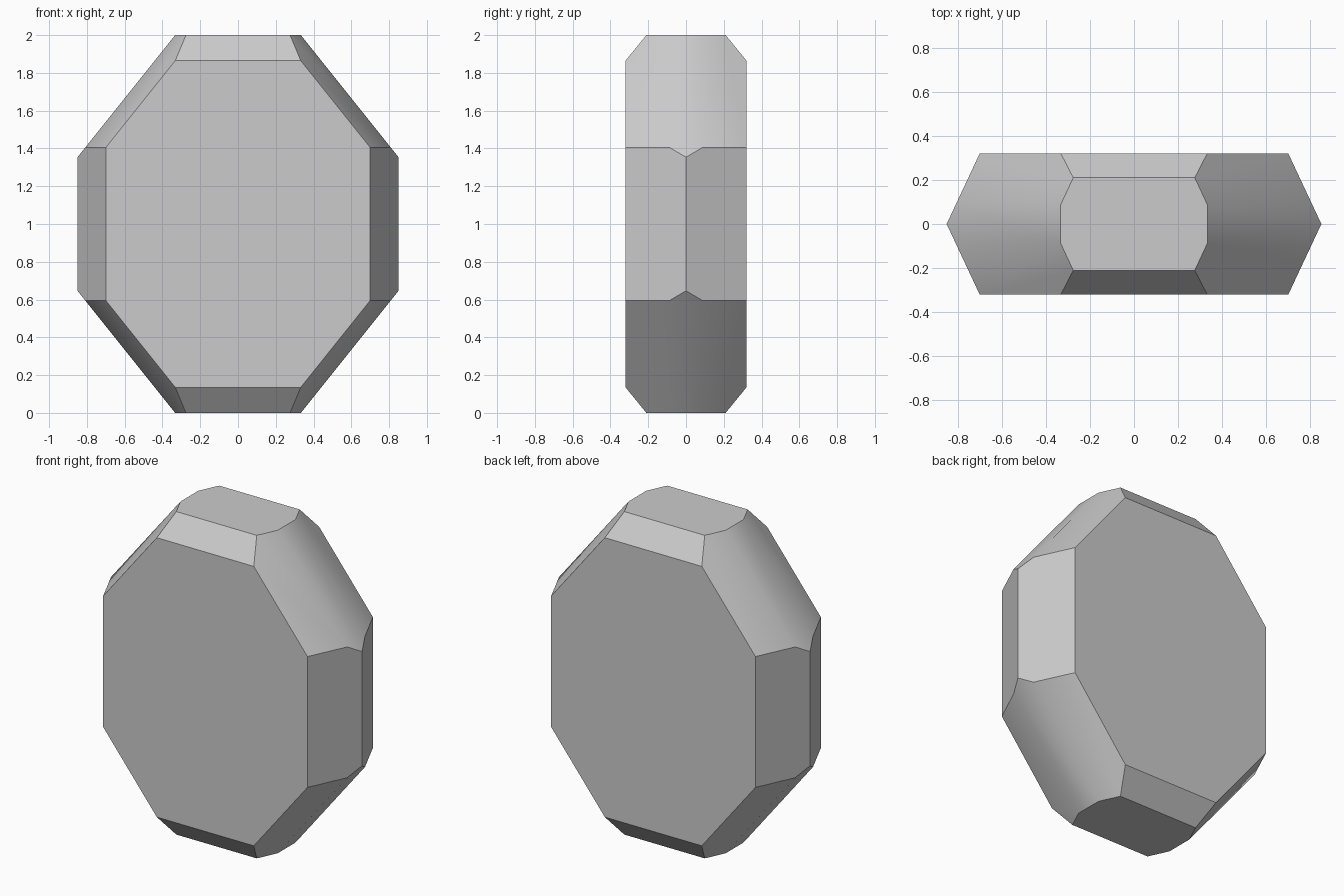
import bpy, bmesh, math
from mathutils import Vector

cube = bpy.data.objects.get("Cube")
if cube:
    bpy.data.objects.remove(cube, do_unlink=True)

# Stone colour
grey = bpy.data.materials.new("stone_grey")
grey.use_nodes = True
colour = (0.6, 0.6, 0.6, 1)
grey.diffuse_color = colour
grey.node_tree.nodes["Principled BSDF"].inputs["Base Color"].default_value = colour

DEPTH = 0.32
bm = bmesh.new()
bmesh.ops.create_cube(bm, size=2)
bmesh.ops.scale(bm, vec=(1, DEPTH, 1), verts=bm.verts)


def cut(point, normal):
    """Slice away everything beyond a plane and cap the opening."""
    geom = bm.verts[:] + bm.edges[:] + bm.faces[:]
    result = bmesh.ops.bisect_plane(bm, geom=geom, dist=1e-5, plane_co=point,
                                    plane_no=normal, clear_outer=True)
    rim = [e for e in result["geom_cut"] if isinstance(e, bmesh.types.BMEdge)]
    bmesh.ops.contextual_create(bm, geom=rim)


signs = (-1, 1)

# Pointed sides
for sx in signs:
    for sy in signs:
        cut(Vector((0.85 * sx, 0, 0)), Vector((0.32 * sx, 0.15 * sy, 0)))

# Bevels along the top and bottom
for sz in signs:
    for sy in signs:
        cut(Vector((0, 0.21 * sy, sz)), Vector((0, 0.135 * sy, 0.11 * sz)))

# Diagonal corners: a flat middle strip with a slanted strip on each side
for sx in signs:
    for sz in signs:
        cut(Vector((0.333 * sx, 0, sz)), Vector((1.25 * sx, 0, sz)))
        for sy in signs:
            cut(Vector((0.333 * sx, 0.087 * sy, sz)),
                Vector((1.25 * sx, 0.584 * sy, sz)))

bmesh.ops.translate(bm, vec=(0, 0, 1), verts=bm.verts)
bmesh.ops.recalc_face_normals(bm, faces=bm.faces)
mesh = bpy.data.meshes.new("faceted_stone")
bm.to_mesh(mesh)
bm.free()
mesh.materials.append(grey)

stone = bpy.data.objects.new("faceted_stone", mesh)
bpy.context.collection.objects.link(stone)
bpy.context.view_layer.objects.active = stone
stone.select_set(True)
bpy.ops.object.shade_smooth_by_angle(angle=math.radians(30))
